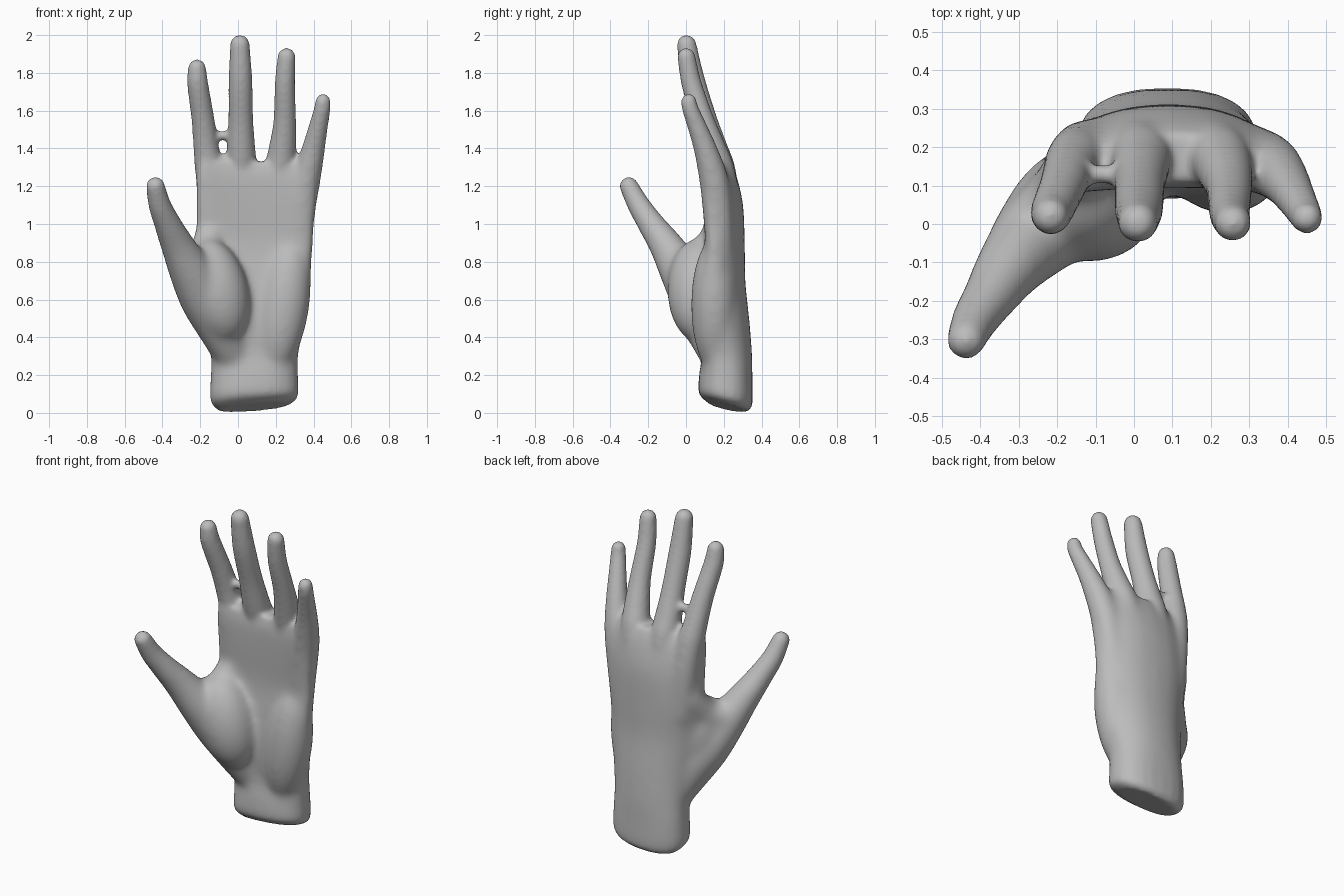
import bpy, bmesh, math
from mathutils import Vector, Matrix

if "Cube" in bpy.data.objects:
    bpy.data.objects.remove(bpy.data.objects["Cube"])

SIDES = 24
bm = bmesh.new()


def loft(rings):
    """Closed skin through a list of rings of points."""
    loops = [[bm.verts.new(p) for p in ring] for ring in rings]
    for a, b in zip(loops, loops[1:]):
        for i in range(SIDES):
            j = (i + 1) % SIDES
            bm.faces.new((a[i], a[j], b[j], b[i]))
    bm.faces.new(loops[0][::-1])
    bm.faces.new(loops[-1])


def spline(points, steps=5):
    """Smooth curve through points of any dimension."""
    p = [Vector(q) for q in points]
    p = [2 * p[0] - p[1]] + p + [2 * p[-1] - p[-2]]
    out = []
    for a, b, c, d in zip(p, p[1:], p[2:], p[3:]):
        for s in range(steps):
            t = s / steps
            out.append(0.5 * (2 * b + (c - a) * t + (2 * a - 5 * b + 4 * c - d) * t * t
                              + (3 * b - a - 3 * c + d) * t ** 3))
    return out + [p[-2]]


def tube(points):
    """Tapered round limb with domed ends."""
    pts = spline(points)
    rings = []

    def ring(c, t, r):
        ref = Vector((1, 0, 0)) if abs(t.x) < 0.9 else Vector((0, 0, 1))
        u = (ref - t * ref.dot(t)).normalized()
        v = t.cross(u)
        rings.append([c + r * (u * math.cos(k * math.tau / SIDES) + v * math.sin(k * math.tau / SIDES))
                      for k in range(SIDES)])

    for i, p in enumerate(pts):
        c, r = p.to_3d(), p.w
        t = (pts[min(i + 1, len(pts) - 1)].to_3d() - pts[max(i - 1, 0)].to_3d()).normalized()
        if i == 0:
            for a in (80, 60, 40, 20):
                a = math.radians(a)
                ring(c - t * r * math.sin(a), t, r * math.cos(a))
        ring(c, t, r)
        if i == len(pts) - 1:
            for a in (20, 40, 60, 80):
                a = math.radians(a)
                ring(c + t * r * math.sin(a), t, r * math.cos(a))
    loft(rings)


def pad(center, radii, turn=0):
    """Fleshy ellipsoid mound, leaned sideways by turn degrees."""
    m = (Matrix.Translation(center) @ Matrix.Rotation(math.radians(turn), 4, 'Y')
         @ Matrix.Diagonal((*radii, 1)))
    bmesh.ops.create_uvsphere(bm, u_segments=24, v_segments=16, radius=1, matrix=m)


def power(v, e):
    return math.copysign(abs(v) ** e, v)


# wrist and palm: z, left, right, front, back, sideways arch, slant
sections = [
    (0.030, -0.10, 0.27, 0.12, 0.325, 0.00, 0.22),
    (0.075, -0.145, 0.317, 0.068, 0.352, 0.00, 0.20),
    (0.20, -0.145, 0.319, 0.070, 0.352, 0.00, 0.08),
    (0.32, -0.145, 0.322, 0.085, 0.350, 0.02, 0.0),
    (0.50, -0.17, 0.358, 0.075, 0.336, 0.05, 0.0),
    (0.70, -0.20, 0.387, 0.085, 0.315, 0.06, 0.0),
    (0.90, -0.222, 0.400, 0.105, 0.312, 0.06, 0.0),
    (1.10, -0.224, 0.414, 0.098, 0.304, 0.07, 0.0),
    (1.25, -0.219, 0.424, 0.095, 0.270, 0.07, 0.0),
    (1.33, -0.20, 0.415, 0.110, 0.235, 0.07, 0.0),
]
palm = []
for z, xl, xr, yf, yb, arch, slant in spline(sections, 3):
    cx, cy, rx, ry = (xl + xr) / 2, (yf + yb) / 2, (xr - xl) / 2, (yb - yf) / 2
    ring = []
    for k in range(SIDES):
        a = k * math.tau / SIDES
        dy = ry * power(math.sin(a), 0.85)
        # the wrist end rises a little towards the outer side
        lift = 0.05 * math.cos(a) * max(0, 0.2 - z) / 0.2 * 0.4
        ring.append((cx + rx * power(math.cos(a), 0.85),
                     cy + dy - arch * math.cos(a) ** 2, z - slant * dy + lift))
    palm.append(ring)
loft(palm)

# index, middle, ring and little fingers
tube([(-0.115, 0.20, 0.85, 0.07), (-0.13, 0.19, 1.10, 0.082), (-0.15, 0.17, 1.28, 0.078),
      (-0.168, 0.145, 1.40, 0.068), (-0.185, 0.10, 1.55, 0.061), (-0.213, 0.035, 1.74, 0.056),
      (-0.217, 0.02, 1.825, 0.048)])
tube([(0.02, 0.21, 0.90, 0.075), (0.02, 0.20, 1.10, 0.088), (0.018, 0.18, 1.28, 0.084),
      (0.016, 0.145, 1.40, 0.076), (0.015, 0.10, 1.55, 0.066), (0.013, 0.038, 1.76, 0.063),
      (0.01, 0.003, 1.95, 0.052)])
tube([(0.19, 0.21, 0.90, 0.075), (0.20, 0.20, 1.10, 0.088), (0.22, 0.175, 1.28, 0.084),
      (0.236, 0.14, 1.40, 0.073), (0.248, 0.09, 1.55, 0.060), (0.248, 0.03, 1.74, 0.054),
      (0.257, 0.002, 1.885, 0.048)])
tube([(0.30, 0.18, 0.80, 0.07), (0.325, 0.17, 1.05, 0.082), (0.357, 0.15, 1.22, 0.080),
      (0.395, 0.108, 1.38, 0.063), (0.422, 0.065, 1.50, 0.052), (0.446, 0.023, 1.61, 0.044),
      (0.45, 0.015, 1.65, 0.041)])

# small web between index and middle fingers
tube([(-0.15, 0.13, 1.467, 0.028), (-0.09, 0.13, 1.467, 0.025), (-0.02, 0.13, 1.467, 0.028)])
tube([(-0.15, 0.15, 1.335, 0.035), (-0.02, 0.15, 1.335, 0.035)])

# thumb, its mound, the web to the index side, and the outer heel of the palm
tube([(-0.02, 0.18, 0.30, 0.105), (-0.08, 0.125, 0.42, 0.118), (-0.172, 0.055, 0.60, 0.135),
      (-0.25, -0.025, 0.75, 0.118), (-0.322, -0.11, 0.89, 0.090), (-0.372, -0.185, 1.0, 0.071),
      (-0.414, -0.25, 1.10, 0.060), (-0.437, -0.302, 1.20, 0.050)])
pad((-0.11, 0.06, 0.65), (0.165, 0.16, 0.28), -15)
tube([(-0.27, -0.02, 0.78, 0.09), (-0.19, 0.08, 0.83, 0.085), (-0.14, 0.17, 0.95, 0.085)])
pad((0.24, 0.15, 0.57), (0.14, 0.125, 0.36), 8)

bmesh.ops.recalc_face_normals(bm, faces=bm.faces[:])
mesh = bpy.data.meshes.new("hand")
bm.to_mesh(mesh)
bm.free()
hand = bpy.data.objects.new("hand", mesh)
bpy.context.collection.objects.link(hand)
bpy.context.view_layer.objects.active = hand
hand.select_set(True)

# fuse the parts into one skin
remesh = hand.modifiers.new("fuse", 'REMESH')
remesh.mode = 'VOXEL'
remesh.voxel_size = 0.012
remesh.use_smooth_shade = True
bpy.ops.object.convert(target='MESH')


def ramp(v, lo, hi):
    return max(0.0, min(1.0, (v - lo) / (hi - lo)))


# blend the palm strongly, the slim fingers and the wrist end only lightly
group = hand.vertex_groups.new(name="palm_blend")
for v in hand.data.vertices:
    x, y, z = v.co
    w = ramp(z, 0.12, 0.3) * ramp(z, 1.33, 1.15)
    w *= 1 - ramp(z, 0.82, 0.95) * ramp(-x - y * 0.3, 0.18, 0.3)
    group.add([v.index], w, 'REPLACE')
for name, count, vg in (("blend_palm", 50, "palm_blend"), ("soften", 9, "")):
    smooth = hand.modifiers.new(name, 'SMOOTH')
    smooth.factor = 0.5
    smooth.iterations = count
    smooth.vertex_group = vg
bpy.ops.object.convert(target='MESH')
bpy.ops.object.shade_smooth()

grey = bpy.data.materials.new("plain grey")
grey.diffuse_color = (0.5, 0.5, 0.5, 1)
grey.use_nodes = True
grey.node_tree.nodes["Principled BSDF"].inputs["Base Color"].default_value = grey.diffuse_color
hand.data.materials.clear()
hand.data.materials.append(grey)
for face in hand.data.polygons:
    face.material_index = 0
